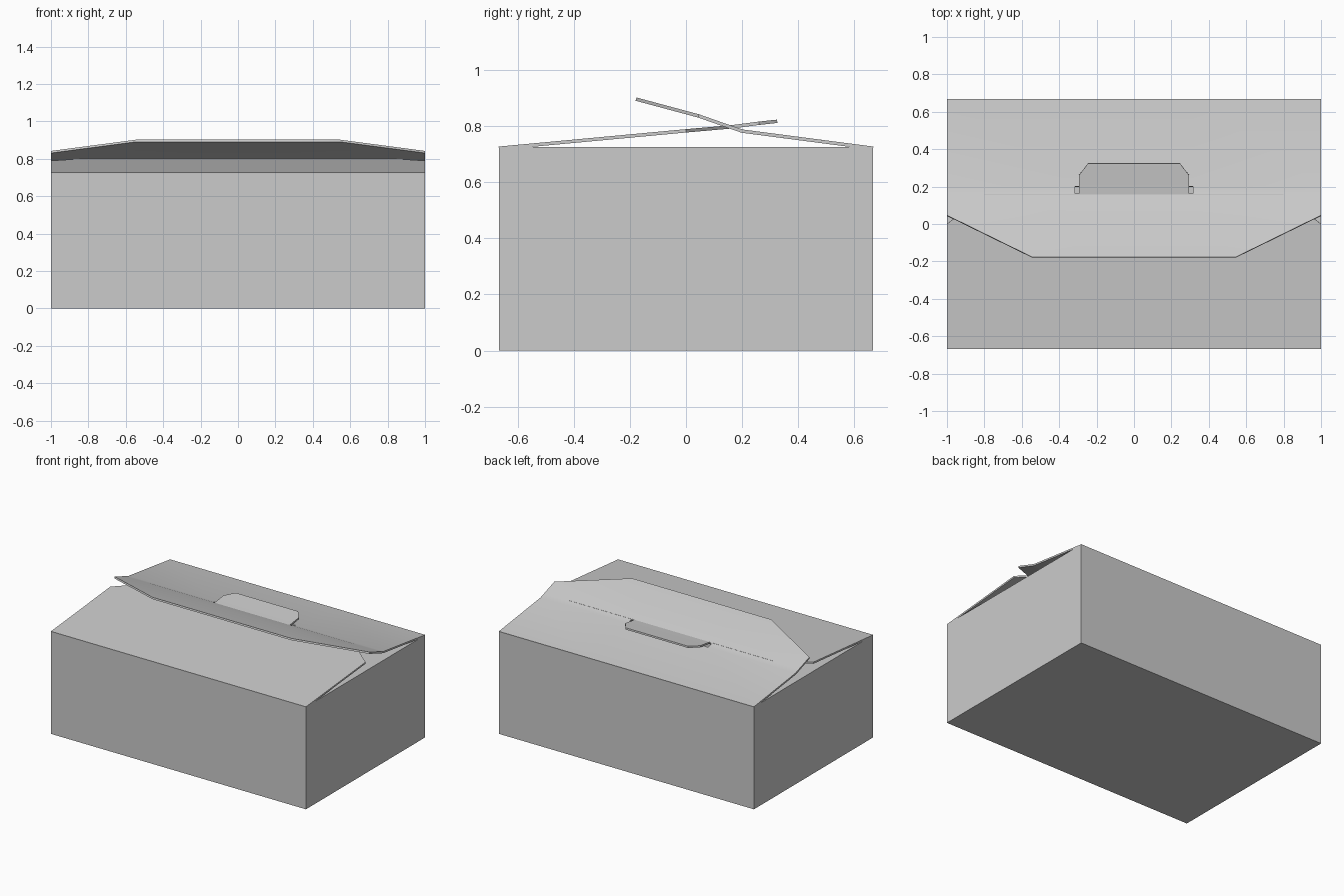
import bpy, bmesh

if "Cube" in bpy.data.objects:
    bpy.data.objects.remove(bpy.data.objects["Cube"])

X, Y, H, T = 1.0, 0.667, 0.725, 0.012


def finish(bm, name, offset=0.0):
    bmesh.ops.recalc_face_normals(bm, faces=bm.faces)
    me = bpy.data.meshes.new(name)
    bm.to_mesh(me)
    bm.free()
    ob = bpy.data.objects.new(name, me)
    bpy.context.collection.objects.link(ob)
    mod = ob.modifiers.new("card", 'SOLIDIFY')
    mod.thickness = T
    mod.offset = offset
    mod.use_even_offset = True
    bpy.context.view_layer.objects.active = ob
    bpy.ops.object.select_all(action='DESELECT')
    ob.select_set(True)
    bpy.ops.object.modifier_apply(modifier="card")
    bpy.ops.object.shade_smooth_by_angle(angle=0.5)
    return ob


def flap(name, rows, columns):
    """rows: (y, z, outer half width, inner half width); columns: cells kept per strip."""
    bm = bmesh.new()
    grid = [[bm.verts.new((x, y, z)) for x in (-w, -i, i, w)] for y, z, w, i in rows]
    for r, cols in enumerate(columns):
        a, b = grid[r], grid[r + 1]
        for c in cols:
            bm.faces.new((a[c], a[c + 1], b[c + 1], b[c]))
    loose = [v for v in bm.verts if not v.link_faces]
    bmesh.ops.delete(bm, geom=loose, context='VERTS')
    return finish(bm, name)


# open carton body with thin walls
bm = bmesh.new()
bmesh.ops.create_cube(bm, size=1)
for v in bm.verts:
    v.co = (v.co.x * 2 * X, v.co.y * 2 * Y, (v.co.z + 0.5) * H)
top = [f for f in bm.faces if all(v.co.z > H / 2 for v in f.verts)]
bmesh.ops.delete(bm, geom=top, context='FACES_ONLY')
finish(bm, "carton_body", -1.0)

# end flaps folded flat under the lid
for side, label in ((-1, "left"), (1, "right")):
    bm = bmesh.new()
    pts = [(0.99, -0.655), (0.99, 0.655), (0.45, 0.58), (0.45, -0.58)]
    bm.faces.new([bm.verts.new((side * x, y, H - 0.007)) for x, y in pts])
    finish(bm, label + "_dust_flap")

ALL, SIDES, MID = (0, 1, 2), (0, 2), (1,)

# front lid flap with the locking tab
flap("front_lid_flap",
     [(-Y, H - 0.004, X, 0.295), (0.0, 0.783, X, 0.295), (0.16, 0.797, 0.80, 0.295),
      (0.26, 0.810, 0.5, 0.295), (0.325, 0.817, 0.5, 0.245)],
     [ALL, ALL, MID, MID])

# back lid flap with the slot, bent up towards its free edge
flap("back_lid_flap",
     [(Y, H - 0.004, X, 0.315), (0.2, 0.782, X, 0.315), (0.162, 0.795, X, 0.315),
      (0.045, 0.836, X, 0.315), (-0.178, 0.896, 0.545, 0.315)],
     [ALL, SIDES, ALL, ALL])
